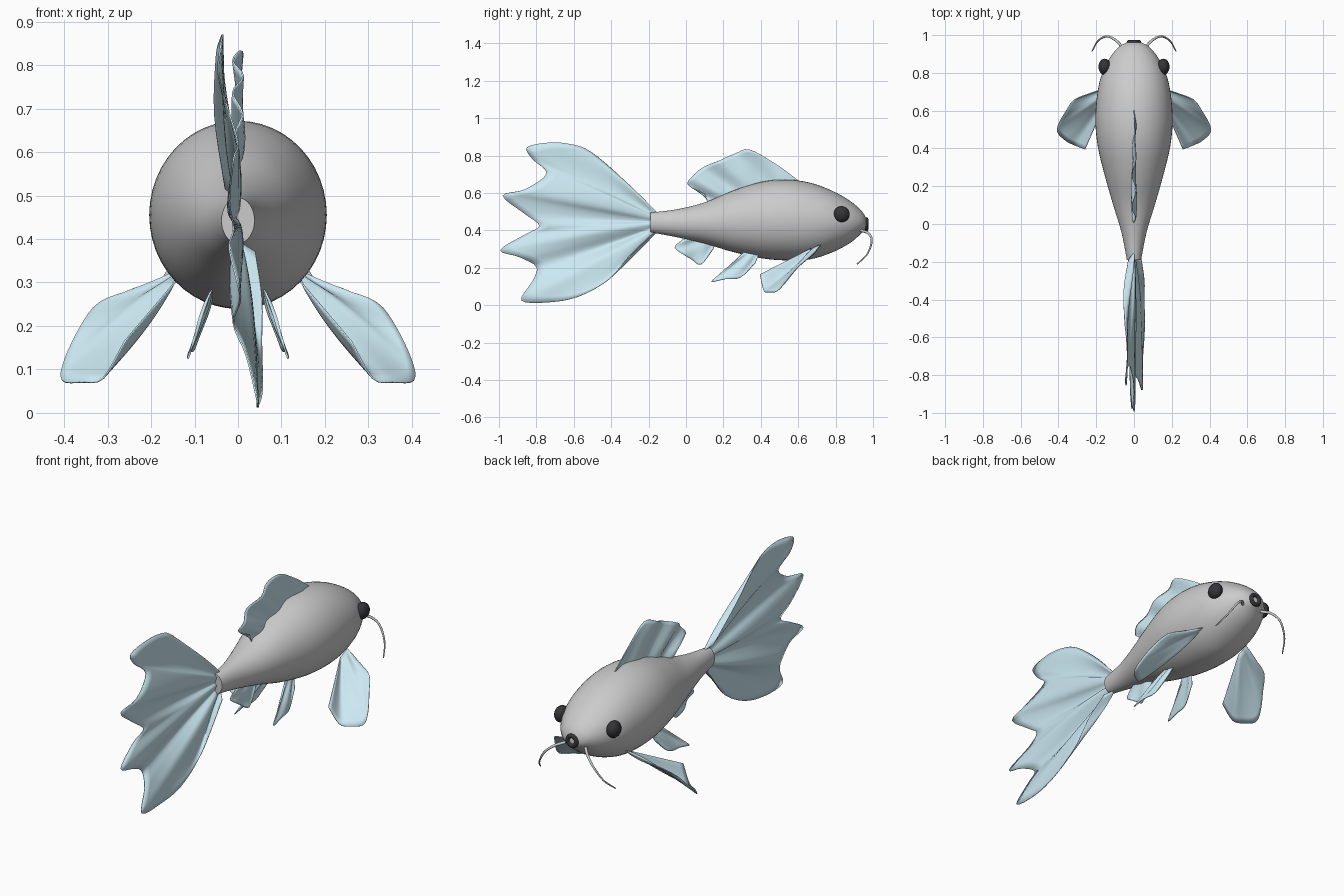
import bpy, bmesh, math
from mathutils import Vector

if "Cube" in bpy.data.objects:
    bpy.data.objects.remove(bpy.data.objects["Cube"])


def material(name, color):
    m = bpy.data.materials.new(name)
    m.diffuse_color = color
    m.use_nodes = True
    m.node_tree.nodes["Principled BSDF"].inputs["Base Color"].default_value = m.diffuse_color
    return m


FIN = material("fin_blue", (0.60, 0.81, 0.89, 1))
DARK = material("dark", (0.035, 0.035, 0.04, 1))


def smooth_points(points, steps):
    # Catmull-Rom resampling of a short point list
    p = [Vector(q) for q in points]
    p = [2 * p[0] - p[1]] + p + [2 * p[-1] - p[-2]]
    out = []
    for i in range(1, len(p) - 2):
        a, b, c, d = p[i - 1:i + 3]
        for s in range(steps):
            t = s / steps
            out.append(0.5 * (2 * b + (c - a) * t + (2 * a - 5 * b + 4 * c - d) * t * t
                              + (3 * b - a - 3 * c + d) * t ** 3))
    return out + [p[-2]]


def finish(ob, mat=None, mirror=False, angle=40):
    if mat:
        ob.data.materials.append(mat)
    bpy.ops.object.select_all(action='DESELECT')
    bpy.context.view_layer.objects.active = ob
    ob.select_set(True)
    bpy.ops.object.shade_smooth_by_angle(angle=math.radians(angle))
    if mirror:
        ob.modifiers.new("mirror", 'MIRROR').use_mirror_merge = False
    return ob


def grid_mesh(name, rows, wrap=False, caps=False):
    bm = bmesh.new()
    vs = [[bm.verts.new(p) for p in row] for row in rows]
    n = len(rows[0])
    for a, b in zip(vs, vs[1:]):
        for j in range(n if wrap else n - 1):
            k = (j + 1) % n
            bm.faces.new((a[j], a[k], b[k], b[j]))
    if caps:
        bm.faces.new(vs[0])
        bm.faces.new(vs[-1])
    bmesh.ops.recalc_face_normals(bm, faces=bm.faces)
    me = bpy.data.meshes.new(name)
    bm.to_mesh(me)
    bm.free()
    ob = bpy.data.objects.new(name, me)
    bpy.context.collection.objects.link(ob)
    return ob


def fin(name, root_a, root_b, rim, pleats, depth, mirror=False, steps=4):
    # Pleated sheet fanning from a root line out to a rim
    a, b = Vector(root_a), Vector(root_b)
    edge = smooth_points(rim, steps)
    normal = (edge[len(edge) // 2] - (a + b) / 2).cross(edge[-1] - edge[0]).normalized()
    rows, n = [], 12
    for i in range(n + 1):
        u, row = i / n, []
        for j, e in enumerate(edge):
            v = j / (len(edge) - 1)
            wave = depth * math.sin(math.pi * u ** 0.8) * math.sin(2 * math.pi * pleats * v)
            row.append(a.lerp(b, v).lerp(e, u) + normal * wave)
        rows.append(row)
    ob = finish(grid_mesh(name, rows), FIN, mirror, 60)
    sol = ob.modifiers.new("thickness", 'SOLIDIFY')
    sol.thickness, sol.offset = 0.004, 0
    return ob


# Body: rings along y given as (y, top z, bottom z, half width)
profile = [(-0.19, 0.495, 0.39, 0.038), (-0.05, 0.513, 0.364, 0.065), (0.1, 0.55, 0.33, 0.11),
           (0.25, 0.612, 0.285, 0.153), (0.4, 0.659, 0.252, 0.19), (0.53, 0.672, 0.24, 0.204),
           (0.66, 0.656, 0.245, 0.198), (0.78, 0.613, 0.282, 0.175), (0.88, 0.556, 0.335, 0.128),
           (0.94, 0.503, 0.387, 0.077), (0.965, 0.462, 0.41, 0.03)]
flat = [((y, t, b), (w, 0, 0)) for y, t, b, w in profile]
ytb = smooth_points([f[0] for f in flat], 4)
widths = smooth_points([f[1] for f in flat], 4)
rings = []
for (y, t, b), w in zip(ytb, widths):
    ring = []
    for k in range(48):
        ang = 2 * math.pi * k / 48
        ring.append((w.x * math.cos(ang), y, (t + b) / 2 + (t - b) / 2 * math.sin(ang)))
    rings.append(ring)
finish(grid_mesh("body", rings, wrap=True, caps=True))

# Eyes
bpy.ops.mesh.primitive_uv_sphere_add(segments=24, ring_count=16, radius=1)
eye = bpy.context.object
eye.name = "eyes"
for v in eye.data.vertices:
    v.co = Vector((0.155 + v.co.x * 0.033, 0.832 + v.co.y * 0.043, 0.487 + v.co.z * 0.043))
finish(eye, DARK, mirror=True)

# Mouth ring
bpy.ops.mesh.primitive_torus_add(location=(0, 0.964, 0.434), rotation=(math.pi / 2, 0, 0),
                                 major_radius=0.026, minor_radius=0.011,
                                 major_segments=32, minor_segments=12)
bpy.context.object.name = "mouth"
finish(bpy.context.object, DARK)

# Barbels: tapered tubes beside the mouth
path = smooth_points([(0.06, 0.935, 0.40), (0.10, 0.975, 0.385), (0.145, 0.993, 0.345),
                      (0.19, 0.97, 0.275), (0.222, 0.915, 0.22)], 5)
curve = bpy.data.curves.new("barbels", 'CURVE')
curve.dimensions = '3D'
curve.bevel_depth, curve.bevel_resolution, curve.use_fill_caps = 0.008, 3, True
sp = curve.splines.new('POLY')
sp.points.add(len(path) - 1)
for i, (pt, p) in enumerate(zip(sp.points, path)):
    pt.co = (*p, 1)
    pt.radius = 1 - 0.65 * i / len(path)
barbel = bpy.data.objects.new("barbels", curve)
bpy.context.collection.objects.link(barbel)
bpy.ops.object.select_all(action='DESELECT')
bpy.context.view_layer.objects.active = barbel
barbel.select_set(True)
bpy.ops.object.convert(target='MESH')
finish(bpy.context.object, mirror=True)

# Tail fin
fin("tail_fin", (0, -0.15, 0.49), (0, -0.15, 0.395), [
    (-0.03, -0.19, 0.515), (-0.055, -0.35, 0.685), (-0.05, -0.51, 0.82), (-0.04, -0.61, 0.86),
    (-0.035, -0.73, 0.87), (-0.04, -0.85, 0.845), (-0.045, -0.82, 0.78), (-0.025, -0.745, 0.705),
    (0, -0.86, 0.62), (-0.01, -0.98, 0.585), (-0.02, -0.86, 0.487), (-0.01, -0.785, 0.425),
    (-0.02, -0.86, 0.378), (0.0, -0.993, 0.295), (0.005, -0.89, 0.257), (-0.01, -0.8, 0.205),
    (0.02, -0.82, 0.13), (0.045, -0.88, 0.025), (0.045, -0.73, 0.016), (0.055, -0.57, 0.048),
    (0.055, -0.41, 0.14), (0.055, -0.3, 0.265), (0.04, -0.19, 0.37)], 4, 0.015)

# Dorsal fin
fin("dorsal_fin", (0, 0.55, 0.64), (0, 0.12, 0.54), [
    (0, 0.61, 0.66), (0.004, 0.48, 0.755), (0.01, 0.34, 0.832), (-0.012, 0.26, 0.81),
    (0.012, 0.18, 0.775), (-0.012, 0.09, 0.737), (0.01, 0.035, 0.69), (-0.005, 0.01, 0.645),
    (0, 0.1, 0.595)], 3, 0.01)

# Pectoral fins
fin("pectoral_fins", (0.145, 0.72, 0.325), (0.145, 0.66, 0.30), [
    (0.24, 0.69, 0.285), (0.32, 0.655, 0.253), (0.365, 0.59, 0.195), (0.40, 0.53, 0.12),
    (0.405, 0.485, 0.075), (0.36, 0.44, 0.071), (0.31, 0.415, 0.08), (0.26, 0.395, 0.165)],
    1.5, 0.012, mirror=True)

# Pelvic fins
fin("pelvic_fins", (0.06, 0.39, 0.275), (0.06, 0.31, 0.285), [
    (0.078, 0.37, 0.225), (0.10, 0.29, 0.148), (0.112, 0.21, 0.14), (0.115, 0.135, 0.126),
    (0.095, 0.2, 0.178)], 2, 0.006, mirror=True)

# Anal fin
fin("anal_fin", (0, 0.16, 0.335), (0, 0.01, 0.36), [
    (0.004, 0.145, 0.30), (0.01, 0.08, 0.218), (-0.008, 0.03, 0.245), (0.008, -0.02, 0.275),
    (-0.005, -0.06, 0.31), (0, -0.02, 0.35)], 2, 0.007)
